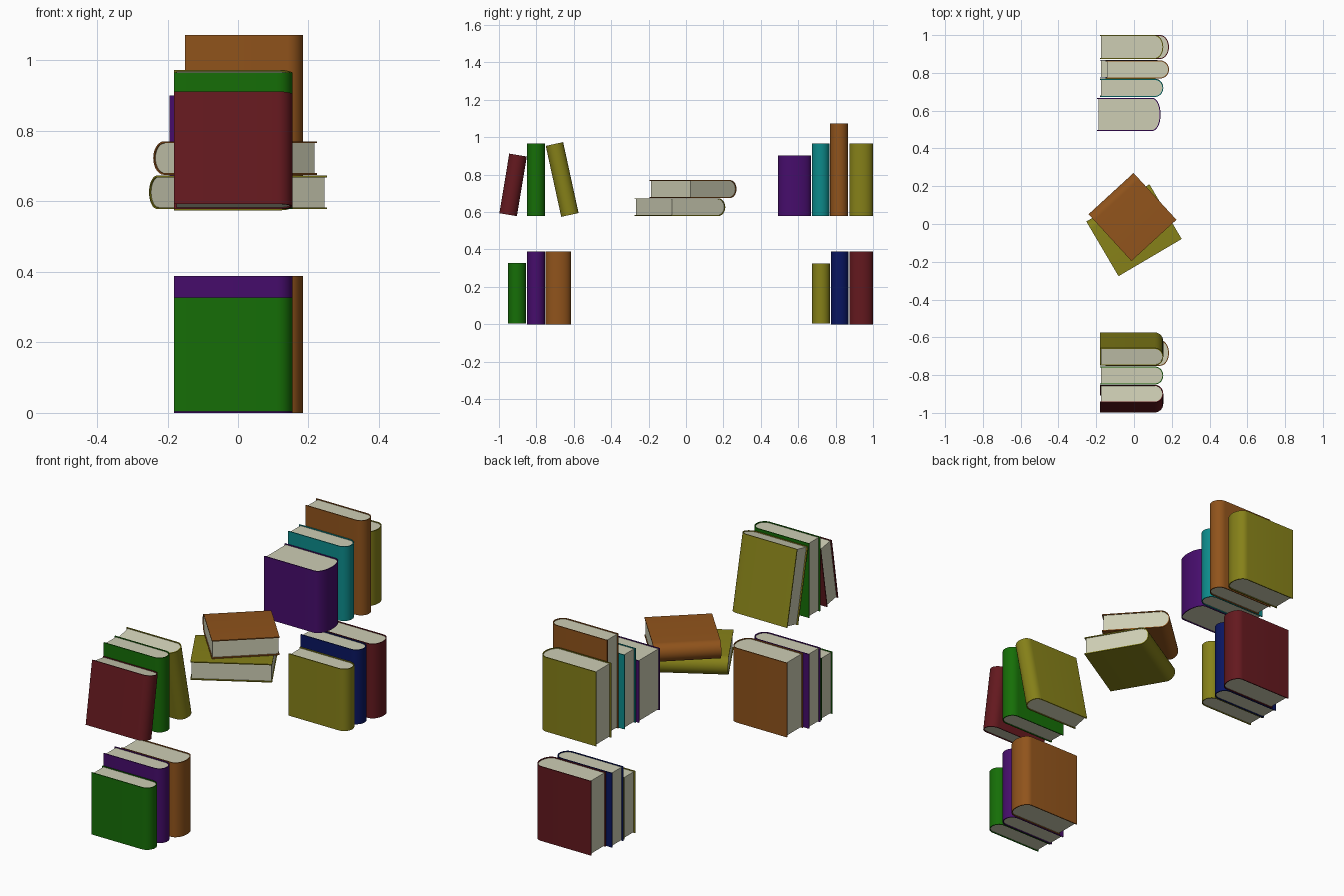
import bpy, bmesh
from math import sin, cos, pi, radians
from mathutils import Matrix

if "Cube" in bpy.data.objects:
    bpy.data.objects.remove(bpy.data.objects["Cube"])

LENGTH, BOARD, ROUND = 0.336, 0.005, 0.045   # book depth, cover thickness, spine bulge
LIP = 0.007                                  # cover overhang past the page block
SHORT, MID, TALL = 0.323, 0.388, 0.494       # book heights
THIN, THICK, FAT = 0.095, 0.126, 0.176       # book thicknesses


def material(name, rgb):
    m = bpy.data.materials.new(name)
    m.diffuse_color = [(c ** 2.2) for c in rgb] + [1]
    m.use_nodes = True
    m.node_tree.nodes["Principled BSDF"].inputs["Base Color"].default_value = m.diffuse_color
    return m


COL = {n: material(n, c) for n, c in {
    "green": (0.11, 0.43, 0.06), "maroon": (0.39, 0.12, 0.14),
    "purple": (0.28, 0.08, 0.42), "brown": (0.56, 0.33, 0.13),
    "teal": (0.08, 0.54, 0.54), "olive": (0.52, 0.50, 0.12),
    "navy": (0.07, 0.11, 0.38), "paper": (0.80, 0.80, 0.70)}.items()}


def u_profile(back, thick, inset, n=14):
    """Open U outline in x/y: two boards joined by an elliptical spine at +x."""
    h = thick / 2 - inset
    x0 = LENGTH / 2 - ROUND
    r = ROUND - inset
    arc = [(x0 + r * cos(a), h * sin(a))
           for a in (-pi / 2 + pi * i / n for i in range(n + 1))]
    return [(back, -h)] + arc + [(back, h)]


def make_object(name, bm, mat, matrix):
    bmesh.ops.recalc_face_normals(bm, faces=bm.faces)
    me = bpy.data.meshes.new(name)
    bm.to_mesh(me)
    bm.free()
    me.materials.append(mat)
    ob = bpy.data.objects.new(name, me)
    bpy.context.collection.objects.link(ob)
    ob.matrix_world = matrix
    bpy.ops.object.select_all(action='DESELECT')
    ob.select_set(True)
    bpy.context.view_layer.objects.active = ob
    bpy.ops.object.shade_smooth_by_angle(angle=radians(35))


def book(name, color, thick, height, matrix):
    back = -LENGTH / 2
    # cover: strip between outer and inner outlines, extruded up
    bm = bmesh.new()
    outer, inner = u_profile(back, thick, 0), u_profile(back, thick, BOARD)
    rings = [[[bm.verts.new((x, y, z)) for x, y in p] for p in (outer, inner)]
             for z in (-height / 2, height / 2)]
    (o0, i0), (o1, i1) = rings
    for a, b in ((o0, o1), (i0, i1), (o0, i0), (o1, i1)):
        for k in range(len(a) - 1):
            bm.faces.new((a[k], a[k + 1], b[k + 1], b[k]))
    for k in (0, -1):
        bm.faces.new((o0[k], i0[k], i1[k], o1[k]))
    make_object(name + "_cover", bm, COL[color], matrix)

    # page block: closed solid set back from the cover edges
    bm = bmesh.new()
    zp = height / 2 - 0.004
    base = bm.faces.new([bm.verts.new((x, y, -zp))
                         for x, y in u_profile(back + LIP, thick, BOARD)])
    top = bmesh.ops.extrude_face_region(bm, geom=[base], use_keep_orig=True)["geom"]
    bmesh.ops.translate(bm, vec=(0, 0, 2 * zp),
                        verts=[v for v in top if isinstance(v, bmesh.types.BMVert)])
    make_object(name + "_pages", bm, COL["paper"], matrix)


def place(x, y, z, tilt=0, turn=0):
    return (Matrix.Translation((x, y, z)) @ Matrix.Rotation(radians(turn), 4, 'Z')
            @ Matrix.Rotation(radians(tilt), 4, 'X'))


XC, XO, UP = -0.013, 0.017, 0.578   # normal row, pulled-out row, upper level

# upright books: name, color, thickness, height, x, y centre, base z
upright = [
    ("lower_front_green", "green", THIN, SHORT, XC, -0.904, 0.004),
    ("lower_front_purple", "purple", THIN, MID, XC, -0.802, 0),
    ("lower_front_brown", "brown", 0.135, MID, XO, -0.683, 0),
    ("lower_back_olive", "olive", THIN, SHORT, XC, 0.722, 0.003),
    ("lower_back_navy", "navy", THIN, MID, XC, 0.822, 0),
    ("lower_back_maroon", "maroon", THICK, MID, XO, 0.937, 0),
    ("upper_front_green", "green", THIN, MID, XC, -0.802, UP),
    ("upper_back_purple", "purple", FAT, SHORT, -0.027, 0.580, UP),
    ("upper_back_teal", "teal", THIN, MID, XC, 0.720, UP),
    ("upper_back_brown", "brown", THIN, TALL, XO, 0.818, UP),
    ("upper_back_olive", "olive", THICK, MID, XC, 0.937, UP),
]
for name, color, t, h, x, y, z in upright:
    book(name, color, t, h, place(x, y, z + h / 2))

# leaning books
book("leaning_maroon", "maroon", THIN, SHORT, place(XC, -0.9245, 0.745, tilt=-9.4))
book("leaning_olive", "olive", THIN, MID, place(XC, -0.662, 0.774, tilt=12.3))

# flat stack
book("stack_bottom_olive", "olive", THIN, MID, place(0, -0.033, 0.626, 90, 120.5))
book("stack_top_brown", "brown", THIN, SHORT, place(-0.008, 0.037, 0.723, 90, 132.5))
